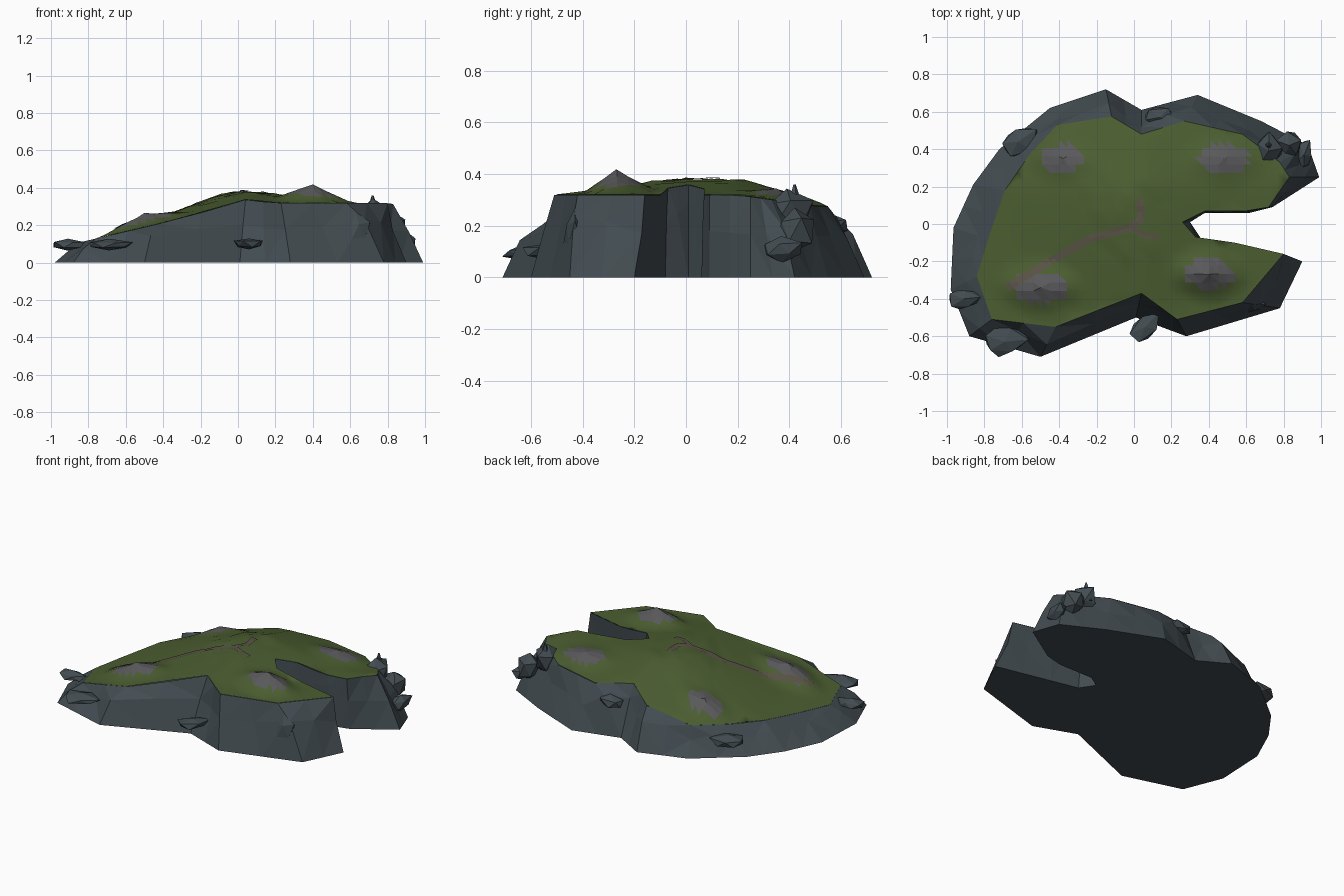
import bpy, bmesh, random
from math import hypot
from mathutils import Vector, Matrix, noise
from mathutils.geometry import delaunay_2d_cdt

if "Cube" in bpy.data.objects:
    bpy.data.objects.remove(bpy.data.objects["Cube"])

random.seed(4)


def material(name, rgb):
    m = bpy.data.materials.new(name)
    m.diffuse_color = (*rgb, 1)
    m.use_nodes = True
    m.node_tree.nodes["Principled BSDF"].inputs["Base Color"].default_value = m.diffuse_color
    return m


ROCK = material("dark_rock", (0.055, 0.072, 0.082))
GRASS = material("grass", (0.07, 0.11, 0.03))
STONE = material("grey_stone", (0.1, 0.1, 0.105))
DIRT = material("dirt", (0.1, 0.085, 0.06))


def make_object(name, bm, *mats):
    mesh = bpy.data.meshes.new(name)
    bm.to_mesh(mesh)
    bm.free()
    for m in mats:
        mesh.materials.append(m)
    ob = bpy.data.objects.new(name, mesh)
    bpy.context.collection.objects.link(ob)
    return ob


# Outline stations: foot of the cliff (x, y), then edge of the grass (x, y)
OUTLINE = [
    (.99, .25, .83, .25), (.93, .42, .78, .33), (.68, .55, .58, .48), (.34, .69, .27, .55),
    (.04, .61, .04, .48), (-.15, .72, -.12, .575), (-.45, .62, -.41, .53), (-.72, .40, -.56, .37),
    (-.86, .21, -.69, .18), (-.965, -.02, -.78, -.08), (-.98, -.35, -.84, -.28),
    (-.88, -.60, -.76, -.51), (-.50, -.71, -.42, -.55), (.01, -.50, .04, -.37),
    (.28, -.60, .23, -.51), (.78, -.45, .58, -.42), (.90, -.20, .80, -.16),
    (.54, -.12, .54, -.10), (.36, -.08, .33, -.07), (.30, .01, .26, .01),
    (.38, .06, .38, .07), (.62, .06, .60, .07), (.74, .09, .72, .09)]

# Stone mounds: centre x, y, half sizes, height
MOUNDS = [(-.38, .35, .19, .13, .045), (.48, .35, .22, .14, .045),
          (-.50, -.34, .24, .14, .075), (.40, -.27, .21, .14, .095)]


def mound_dist(m, x, y):
    return max(abs(x - m[0]) / m[2], abs(y - m[1]) / m[3],
               (abs(x - m[0]) / m[2] + abs(y - m[1]) / m[3]) * .75)


def ground(x, y):
    z = .32 + min(0, x - .05) * .235
    z += .085 * max(0, 1 - hypot(x + .06, y - .08) / .6)
    z -= .14 * max(0, y - .2)
    z = min(z, .375)
    if hypot(x + .05, y - .06) < .25:
        z += .012 * noise.noise(Vector((x * 12, y * 12, 0)))
    for m in MOUNDS:
        z += m[4] * max(0, 1 - mound_dist(m, x, y))
    return z


# Grass top: triangulated outline with a grid of interior points
n = len(OUTLINE)
pts = [Vector(p[2:]) for p in OUTLINE]
edges = [(i, (i + 1) % n) for i in range(n)]
step = .045
for i in range(-20, 21):
    for j in range(-14, 15):
        pts.append(Vector((i * step + .003, j * step + .002)))
pts += [Vector(m[:2]) for m in MOUNDS]
verts, _, faces, *_ = delaunay_2d_cdt(pts, edges, [list(range(n))], 1, 1e-5)
bm = bmesh.new()
bv = [bm.verts.new((v.x, v.y, ground(v.x, v.y))) for v in verts]
for f in faces:
    face = bm.faces.new([bv[i] for i in f])
    c = face.calc_center_median()
    face.material_index = int(any(mound_dist(m, c.x, c.y) < .62 for m in MOUNDS))
    face.smooth = face.material_index == 0
bmesh.ops.delete(bm, geom=[v for v in bm.verts if not v.link_faces], context='VERTS')
bm.normal_update()
if sum(f.normal.z for f in bm.faces) < 0:
    bmesh.ops.reverse_faces(bm, faces=bm.faces[:])
make_object("grass_top", bm, GRASS, STONE)

# Cliff: foot ring, rough middle ring and rim ring, closed below
bm = bmesh.new()
rings = [[], [], []]
for i, p in enumerate(OUTLINE):
    q = OUTLINE[(i + 1) % n]
    for k in (0, .5):
        bx, by, rx, ry = [a + (b - a) * k for a, b in zip(p, q)]
        h = ground(rx, ry)
        t, f = random.uniform(.4, .75), random.uniform(.5, .8)
        rings[0].append(bm.verts.new((bx, by, 0)))
        rings[1].append(bm.verts.new((bx + (rx - bx) * t, by + (ry - by) * t, h * f)))
        rings[2].append(bm.verts.new((rx, ry, h - .001)))
count = len(rings[0])
for lo, hi in zip(rings, rings[1:]):
    for i in range(count):
        j = (i + 1) % count
        bm.faces.new((lo[i], lo[j], hi[j], hi[i]))
bm.faces.new(rings[0][::-1])
bmesh.ops.triangulate(bm, faces=[f for f in bm.faces if len(f.verts) == 4])
make_object("cliff", bm, ROCK)


# Boulders: jittered faceted spheres around the cliff
def boulder(i, loc, size, turn=0):
    bm = bmesh.new()
    bmesh.ops.create_icosphere(bm, subdivisions=1, radius=1)
    for v in bm.verts:
        v.co *= random.uniform(.75, 1.12)
        v.co = Vector(a * b for a, b in zip(v.co, size))
    bmesh.ops.transform(bm, verts=bm.verts[:],
                        matrix=Matrix.Translation(loc) @ Matrix.Rotation(turn, 4, 'Z'))
    make_object(f"boulder_{i}", bm, ROCK)


BOULDERS = [
    ((-.62, .44, .09), (.12, .09, .045), .6), ((.14, .57, .20), (.11, .06, .045), -.2),
    ((.72, .39, .25), (.08, .11, .10), .2), ((.83, .42, .18), (.07, .09, .10), .4),
    ((.91, .37, .11), (.05, .09, .05), -.2), ((-.91, -.40, .095), (.09, .06, .03), .1),
    ((-.69, -.63, .095), (.14, .085, .03), .1), ((.06, -.55, .10), (.11, .06, .035), .8),
    ((.63, -.43, .17), (.08, .05, .10), 0)]
for i, b in enumerate(BOULDERS):
    boulder(i + 1, *b)

# Pointed shard on the boulder pile
bm = bmesh.new()
bmesh.ops.create_cone(bm, cap_ends=True, segments=5, radius1=.05, radius2=.005, depth=.14,
                      matrix=Matrix.Translation((.72, .42, .29)))
make_object("rock_shard", bm, ROCK)


# Dirt paths: narrow ribbons draped on the ground
def ribbon(name, path, w):
    bm = bmesh.new()
    path = [Vector(p) for p in path]
    line = []
    for a, b in zip(path, path[1:]):
        m = max(1, round((b - a).length / .03))
        line += [a.lerp(b, k / m) for k in range(m)]
    line.append(path[-1])
    rows = []
    for k, p in enumerate(line):
        d = (line[min(k + 1, len(line) - 1)] - line[max(k - 1, 0)]).normalized()
        side = Vector((-d.y, d.x)) * w
        rows.append([bm.verts.new((*(p + side * s), ground(*(p + side * s)) + .005))
                     for s in (-1, 0, 1)])
    for r, s in zip(rows, rows[1:]):
        for k in (0, 1):
            bm.faces.new((r[k], s[k], s[k + 1], r[k + 1]))
    bmesh.ops.recalc_face_normals(bm, faces=bm.faces[:])
    if sum(f.normal.z for f in bm.faces) < 0:
        bmesh.ops.reverse_faces(bm, faces=bm.faces[:])
    make_object(name, bm, DIRT)


ribbon("main_path", [(-.68, -.34), (-.45, -.2), (-.24, -.08), (-.02, -.02), (.04, .03), (.03, .13)], .02)
ribbon("side_path", [(-.02, -.02), (.06, -.06), (.13, -.07)], .014)
